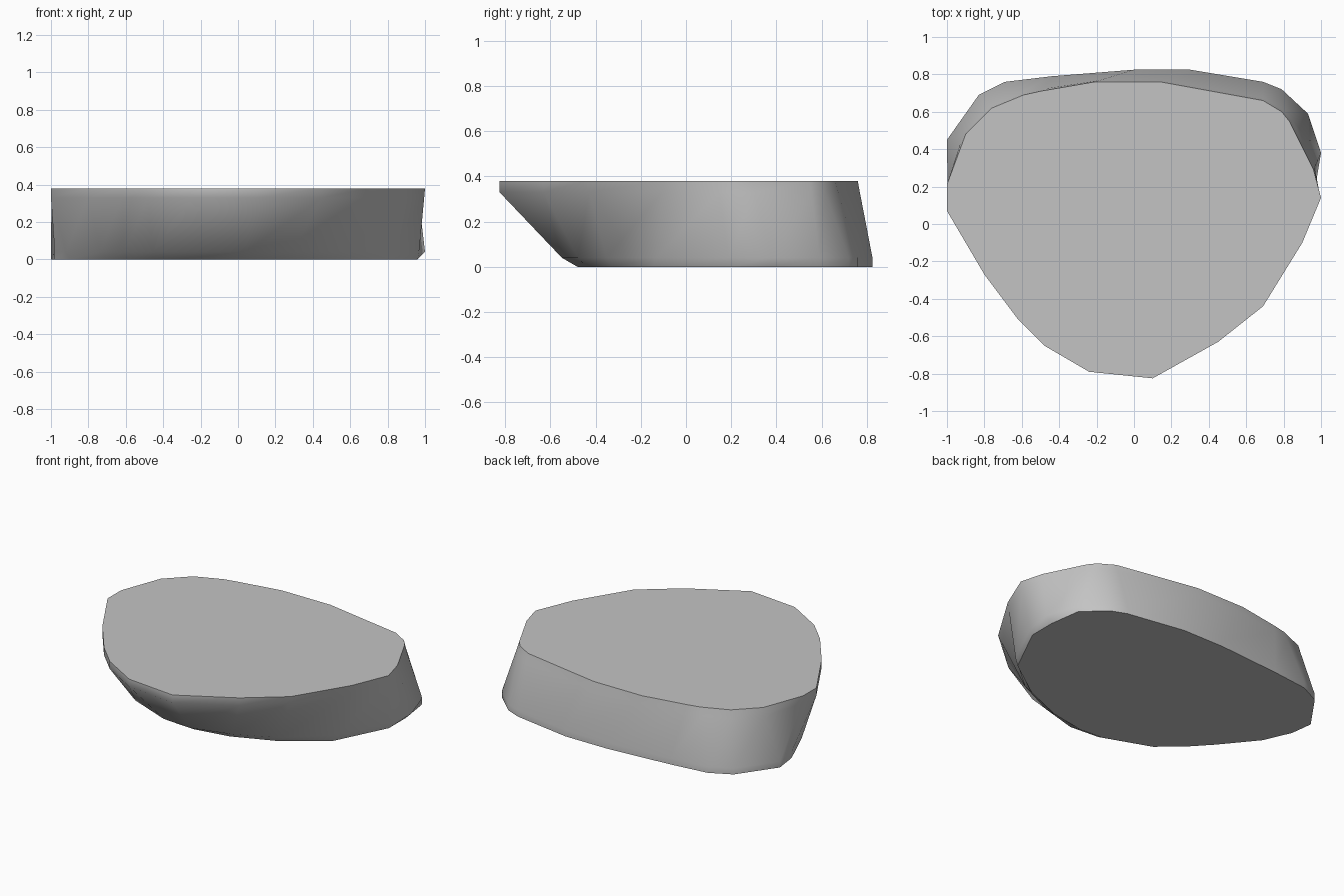
import bpy
import bmesh
from mathutils import Vector

cube = bpy.data.objects.get("Cube")
if cube:
    bpy.data.objects.remove(cube, do_unlink=True)

HEIGHT = 0.38

# Matched outline points: top rim x, y then foot x, y, counter-clockwise from the front
OUTLINE = [
    (0.1, -0.825, 0.02, -0.48), (0.45, -0.63, 0.25, -0.44),
    (0.69, -0.44, 0.52, -0.33), (0.9, -0.1, 0.79, -0.14),
    (1, 0.14, 0.96, 0.2), (0.96, 0.29, 0.96, 0.38),
    (0.83, 0.55, 0.93, 0.59), (0.79, 0.6, 0.79, 0.72),
    (0.69, 0.66, 0.69, 0.76), (0.14, 0.76, 0.3, 0.825),
    (-0.21, 0.76, 0, 0.825), (-0.5, 0.71, -0.44, 0.79),
    (-0.59, 0.69, -0.69, 0.76), (-0.76, 0.62, -0.83, 0.69),
    (-0.9, 0.48, -1, 0.45), (-1, 0.21, -0.98, 0.3),
    (-1, 0.07, -0.9, 0.12), (-0.8, -0.27, -0.72, -0.1),
    (-0.62, -0.51, -0.6, -0.23), (-0.48, -0.65, -0.45, -0.36),
    (-0.24, -0.79, -0.15, -0.47),
]


def column(tx, ty, fx, fy):
    """Four points up the side of the slab: foot, chamfer, lip and rim."""
    top, foot = Vector((tx, ty)), Vector((fx, fy))
    overhang = top.length > foot.length
    low = foot.lerp(top, 0.2) if overhang else foot.copy()
    # Small undercut notch on the left side
    if fx > 0.9 and 0.3 < fy < 0.5:
        low.x = 1
    # The front overhang ends in an upright lip
    has_lip = ty < 0.1 and tx < 0.6
    lip = top if has_lip else low.lerp(top, 0.86)
    lip_z = HEIGHT - 0.05
    return [(*foot, 0), (*low, 0.04), (*lip, lip_z), (*top, HEIGHT)]


# Loft the side wall and close it with flat caps
bm = bmesh.new()
columns = [[bm.verts.new(p) for p in column(*row)] for row in OUTLINE]
for i, a in enumerate(columns):
    b = columns[(i + 1) % len(columns)]
    for k in range(len(a) - 1):
        face = bm.faces.new((a[k], b[k], b[k + 1], a[k + 1]))
        face.smooth = True
caps = [bm.faces.new([c[-1] for c in columns]),
        bm.faces.new([c[0] for c in reversed(columns)])]
for cap in caps:
    for edge in cap.edges:
        edge.smooth = False
bmesh.ops.recalc_face_normals(bm, faces=bm.faces)

mesh = bpy.data.meshes.new("stone_slab")
bm.to_mesh(mesh)
bm.free()
slab = bpy.data.objects.new("stone_slab", mesh)
bpy.context.collection.objects.link(slab)

# Plain grey stone
grey = bpy.data.materials.new("stone_grey")
grey.use_nodes = True
colour = (0.55, 0.55, 0.55, 1)
grey.diffuse_color = colour
for node in grey.node_tree.nodes:
    if node.type == "BSDF_PRINCIPLED":
        node.inputs["Base Color"].default_value = colour
        node.inputs["Roughness"].default_value = 0.9
mesh.materials.append(grey)
